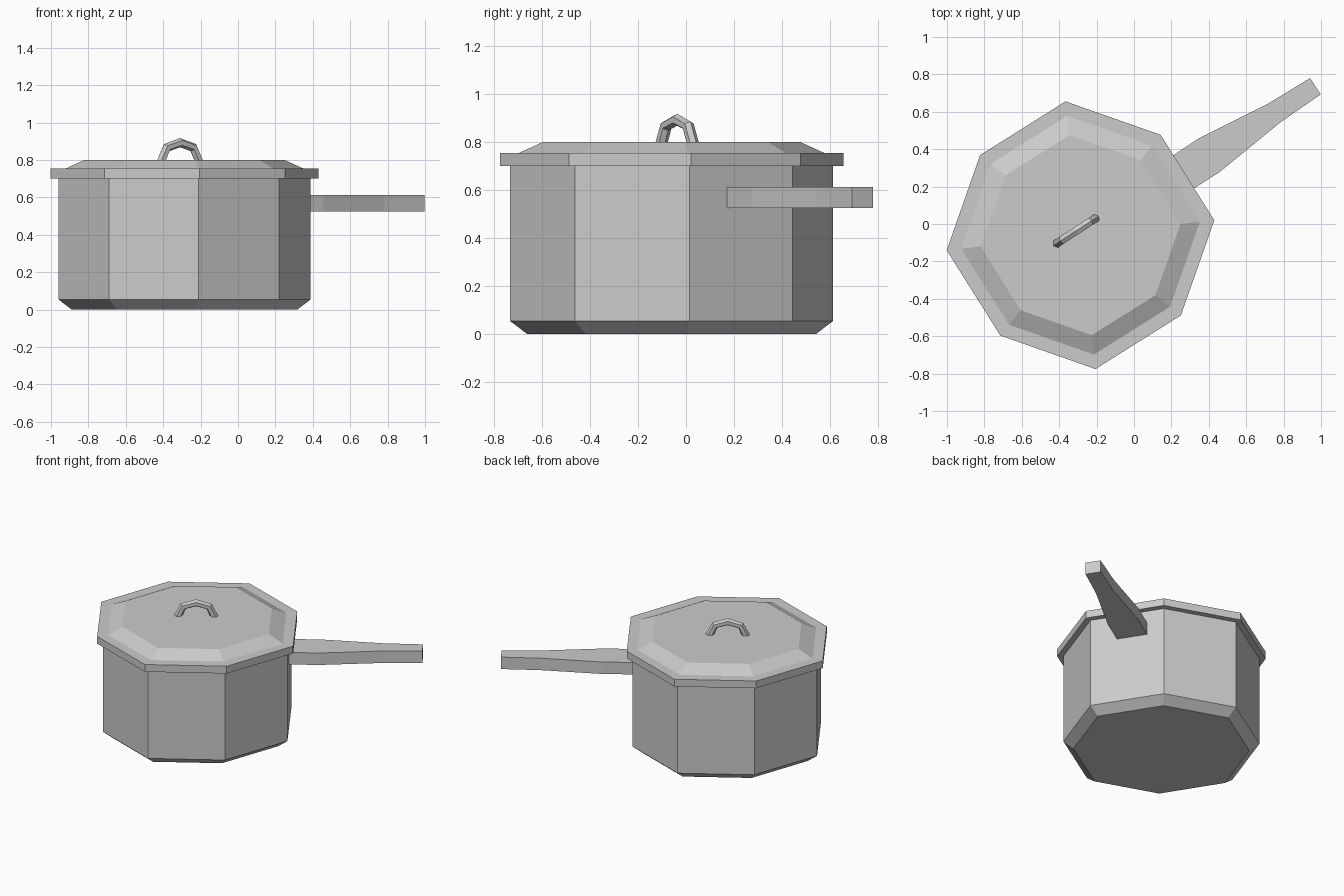
import bpy, bmesh
from math import cos, sin, radians
from mathutils import Matrix, Vector

cube = bpy.data.objects.get("Cube")
if cube:
    bpy.data.objects.remove(cube)

CENTRE = Vector((-0.286, -0.06, 0))
TURN = radians(6.4)       # rotation of the eight-sided pot
GRIP = radians(33)        # direction of the long handle

grey = bpy.data.materials.new("light grey metal")
grey.use_nodes = True
colour = (0.6, 0.6, 0.6, 1)
grey.diffuse_color = colour
grey.node_tree.nodes["Principled BSDF"].inputs["Base Color"].default_value = colour


def add_loft(name, rings):
    """Skin a list of vertex rings and cap both ends."""
    bm = bmesh.new()
    loops = [[bm.verts.new(p) for p in ring] for ring in rings]
    n = len(loops[0])
    for a, b in zip(loops, loops[1:]):
        for i in range(n):
            j = (i + 1) % n
            bm.faces.new((a[i], a[j], b[j], b[i]))
    bm.faces.new(loops[0][::-1])
    bm.faces.new(loops[-1])
    bmesh.ops.recalc_face_normals(bm, faces=bm.faces)
    mesh = bpy.data.meshes.new(name)
    bm.to_mesh(mesh)
    bm.free()
    mesh.materials.append(grey)
    obj = bpy.data.objects.new(name, mesh)
    bpy.context.collection.objects.link(obj)
    return obj


def octagon(radius, z):
    """Eight corners, every other one slightly drawn in."""
    ring = []
    for k in range(8):
        r = radius * (0.954 if k % 2 else 1)
        a = TURN + k * radians(45)
        ring.append(CENTRE + Vector((r * cos(a), r * sin(a), z)))
    return ring


# Pot with a chamfered base
add_loft("pot_body", [octagon(r, z) for r, z in
                      ((0.607, 0), (0.677, 0.053), (0.677, 0.70))])

# Lid with a flat rim and a raised centre
add_loft("lid", [octagon(r, z) for r, z in
                 ((0.72, 0.70), (0.72, 0.753), (0.642, 0.753), (0.538, 0.80))])

# Long tapering handle: distance from the pot centre and half width
place = Matrix.Translation(CENTRE) @ Matrix.Rotation(GRIP, 4, 'Z')
stations = ((0.595, 0.104), (0.807, 0.106), (1.224, 0.06), (1.487, 0.052))
add_loft("long_handle", [
    [place @ Vector((d, -0.016 + side * w, z))
     for side, z in ((-1, 0.525), (1, 0.525), (1, 0.612), (-1, 0.612))]
    for d, w in stations])

# Arched lid grip: a six-sided tube mitred at each bend
path = [Vector((x, 0, z)) for x, z in
        ((-0.122, 0.79), (-0.085, 0.866), (0, 0.892), (0.085, 0.866), (0.122, 0.79))]
place = Matrix.Translation((-0.31, -0.037, 0)) @ Matrix.Rotation(GRIP, 4, 'Z')
side = Vector((0, 1, 0))
rings = []
for i, p in enumerate(path):
    before = (p - path[max(i - 1, 0)]).normalized()
    after = (path[min(i + 1, len(path) - 1)] - p).normalized()
    out = (before + after).normalized().cross(side)
    rings.append([place @ (p + 0.025 * (out * cos(a) + side * sin(a)))
                  for a in (radians(60 * k) for k in range(6))])
add_loft("lid_grip", rings)
